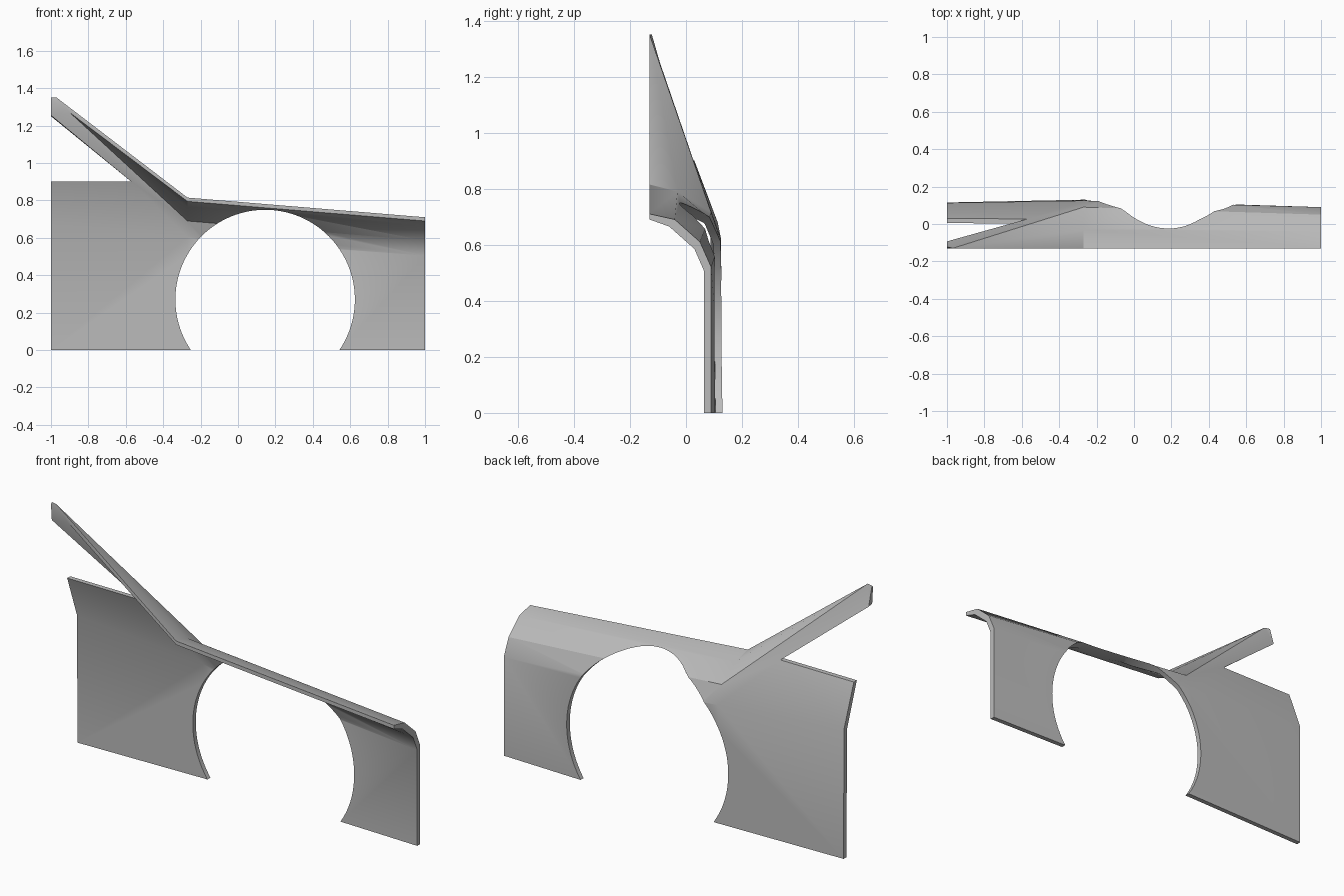
import bpy, bmesh, math
from mathutils import Vector

cube = bpy.data.objects.get("Cube")
if cube:
    bpy.data.objects.remove(cube)

paint = bpy.data.materials.new("plain_grey")
paint.use_nodes = True
grey = (0.5, 0.5, 0.5, 1)
paint.diffuse_color = grey
paint.node_tree.nodes["Principled BSDF"].inputs["Base Color"].default_value = grey

# Each corner: outer point, then offset to the inner skin
corners = {
    # nose end, top to bottom
    "n0": ((1, -.13, .71), (0, 0, -.02)),
    "n1": ((1, -.04, .69), (0, -.02, -.025)),
    "n2": ((1, .05, .61), (0, -.02, -.025)),
    "n3": ((1, .09, .52), (0, -.025, -.015)),
    "n4": ((1, .09, 0), (0, -.025, 0)),
    # section at the foot of the pillar
    "m0": ((-.27, -.13, .815), (0, 0, -.02)),
    "m1": ((-.27, -.03, .79), (0, -.02, -.025)),
    "m2": ((-.27, .09, .715), (0, -.02, -.025)),
    "m3": ((-.27, .125, .62), (0, -.025, -.015)),
    "m4": ((-.27, .13, 0), (0, -.025, 0)),
    # door end
    "d0": ((-1, .03, .9), (0, -.025, 0)),
    "d1": ((-1, .113, .68), (0, -.025, -.01)),
    "d2": ((-1, .115, 0), (0, -.025, 0)),
    # pillar crotch and tip
    "j": ((-.57, .027, .9), (0, -.025, 0)),
    "t0": ((-.97, -.13, 1.35), (.07, 0, -.08)),
    "t1": ((-1, -.122, 1.35), (0, -.008, -.01)),
    "t2": ((-1, -.093, 1.25), (0, -.03, .005)),
}
skin = ["n0 n1 m1 m0", "n1 n2 m2 m1", "n2 n3 m3 m2", "n3 n4 m4 m3",
        "m0 m1 t0", "m1 m2 t0", "m2 j t0", "j t2 t0", "t2 t1 t0",
        "m2 m3 j", "m3 d1 j", "d1 d0 j", "m3 m4 d2 d1"]

# Two skins joined by a rim along every open edge
bm = bmesh.new()
outer, inner = {}, {}
for name, (point, offset) in corners.items():
    outer[name] = bm.verts.new(point)
    inner[name] = bm.verts.new(Vector(point) + Vector(offset))
for row in skin:
    bm.faces.new([outer[k] for k in row.split()])
rim = [tuple(e.verts) for e in bm.edges if e.is_boundary]
for row in skin:
    bm.faces.new([inner[k] for k in reversed(row.split())])
partner = {outer[k]: inner[k] for k in corners}
for a, b in rim:
    bm.faces.new((a, b, partner[b], partner[a]))
bmesh.ops.recalc_face_normals(bm, faces=bm.faces)
mesh = bpy.data.meshes.new("fender_panel")
bm.to_mesh(mesh)
bm.free()
panel = bpy.data.objects.new("fender_panel", mesh)
bpy.context.collection.objects.link(panel)
mesh.materials.append(paint)

# Round wheel arch opening
bpy.ops.mesh.primitive_cylinder_add(vertices=96, radius=.48, depth=1,
                                    location=(.145, 0, .27), rotation=(math.pi / 2, 0, 0))
cutter = bpy.context.object
cutter.name = "wheel_arch_cutter"
cutter.hide_render = True
cutter.data.materials.append(paint)
cut = panel.modifiers.new("wheel_arch", "BOOLEAN")
cut.object = cutter
cut.solver = "EXACT"
bpy.ops.object.select_all(action="DESELECT")
panel.select_set(True)
bpy.context.view_layer.objects.active = panel
bpy.ops.object.modifier_apply(modifier=cut.name)
bpy.data.objects.remove(cutter)
bpy.ops.object.shade_smooth_by_angle(angle=math.radians(30))
